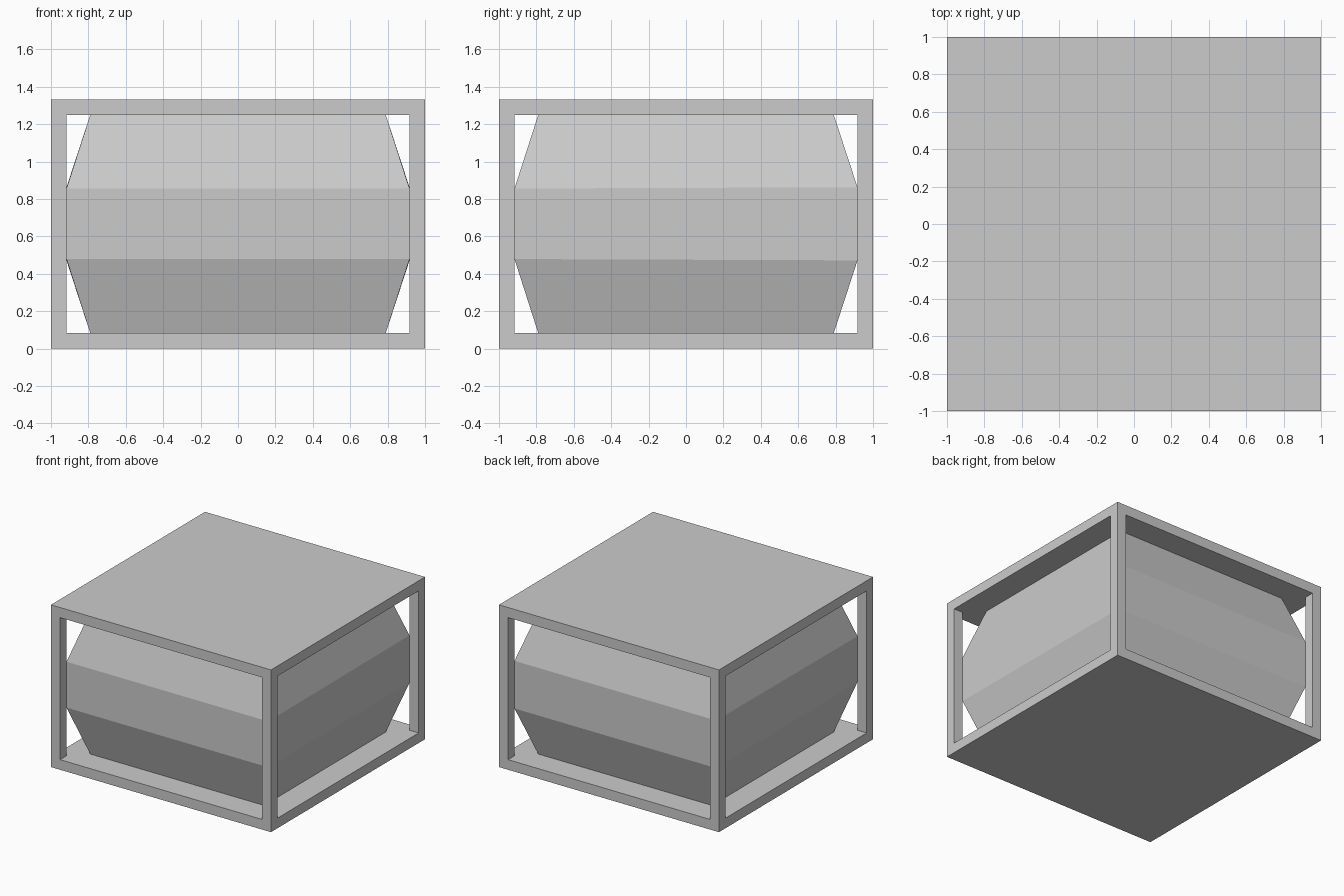
import bpy

if "Cube" in bpy.data.objects:
    bpy.data.objects.remove(bpy.data.objects["Cube"])

W, H, T = 1.0, 1.333, 0.083   # half width, height, frame thickness
INNER = W - T


def box(name, sx, sy, sz):
    bpy.ops.mesh.primitive_cube_add(size=1, location=(0, 0, H / 2))
    ob = bpy.context.object
    ob.name = name
    ob.scale = (sx, sy, sz)
    bpy.ops.object.transform_apply(location=False, rotation=False, scale=True)
    return ob


# Outer frame: a solid block with a window tunnel cut through each axis,
# leaving top and bottom plates and four corner posts
frame = box("outer_frame", 2 * W, 2 * W, H)
for name, sx, sy in (("window_cutter_y", 2 * INNER, 3), ("window_cutter_x", 3, 2 * INNER)):
    cutter = box(name, sx, sy, H - 2 * T)
    cutter.hide_render = True
    mod = frame.modifiers.new(name, 'BOOLEAN')
    mod.operation = 'DIFFERENCE'
    mod.solver = 'EXACT'
    mod.object = cutter
    bpy.context.view_layer.objects.active = frame
    bpy.ops.object.modifier_apply(modifier=mod.name)
    bpy.data.objects.remove(cutter)

# Inner body: square rings with (half width, front z, back z), bulging in the middle
rings = [(0.79, T, T), (INNER, 0.479, 0.472), (INNER, 0.856, 0.863), (0.79, H - T, H - T)]
verts, faces = [], []
for r, zf, zb in rings:
    verts += [(-r, -r, zf), (r, -r, zf), (r, r, zb), (-r, r, zb)]
for k in range(len(rings) - 1):
    for i in range(4):
        a, b = 4 * k + i, 4 * k + (i + 1) % 4
        faces.append((a, b, b + 4, a + 4))
faces += [(3, 2, 1, 0), (12, 13, 14, 15)]
mesh = bpy.data.meshes.new("inner_body")
mesh.from_pydata(verts, [], faces)
bpy.context.collection.objects.link(bpy.data.objects.new("inner_body", mesh))
